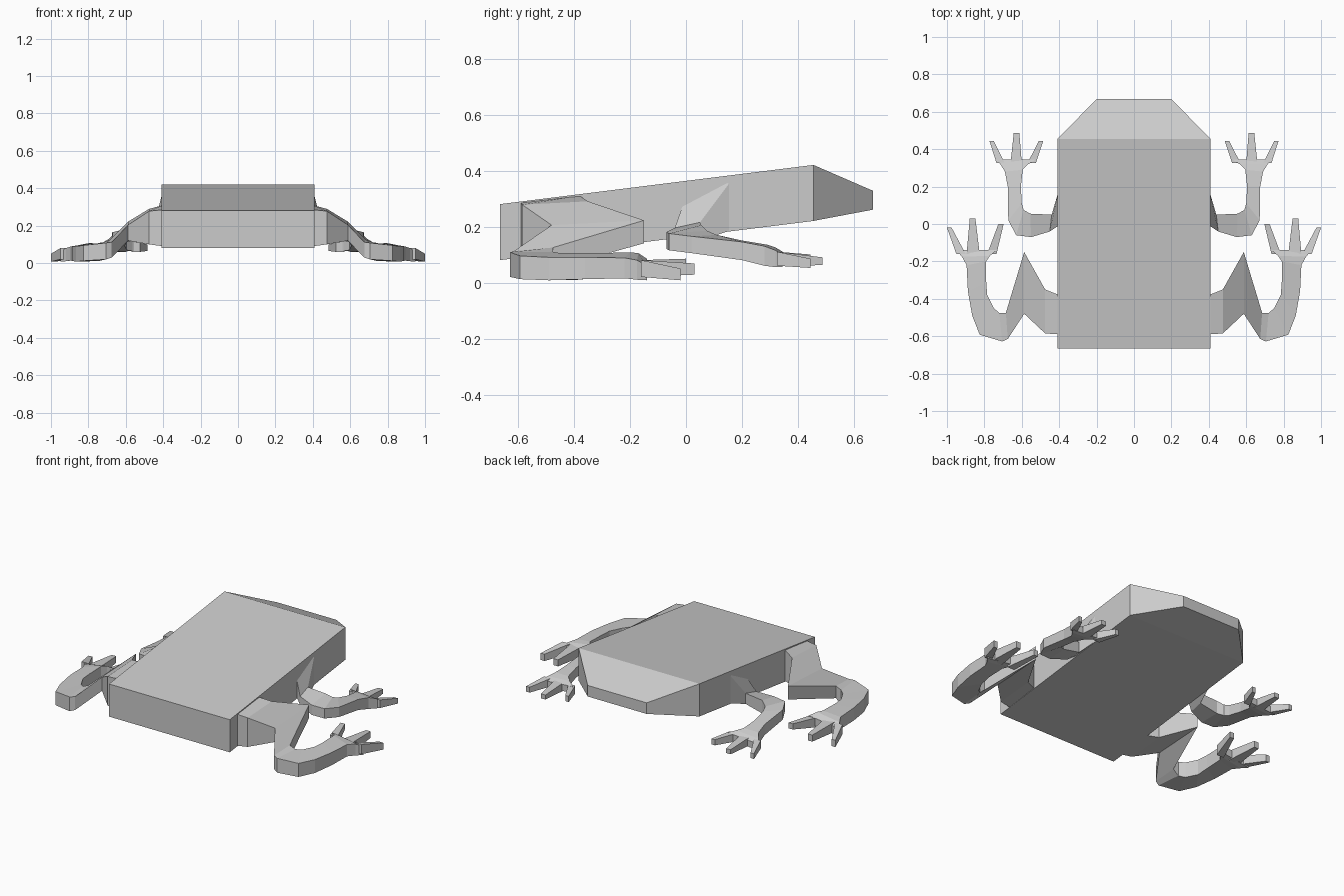
import bpy, bmesh


def loft(name, rings):
    """Skin a row of equal-length point rings, capped at both ends."""
    bm = bmesh.new()
    vs = [[bm.verts.new(p) for p in r] for r in rings]
    n = len(vs[0])
    for a, b in zip(vs, vs[1:]):
        for i in range(n):
            bm.faces.new((a[i], a[(i + 1) % n], b[(i + 1) % n], b[i]))
    bm.faces.new(vs[0])
    bm.faces.new(vs[-1])
    bmesh.ops.recalc_face_normals(bm, faces=bm.faces)
    me = bpy.data.meshes.new(name)
    bm.to_mesh(me)
    bm.free()
    ob = bpy.data.objects.new(name, me)
    bpy.context.collection.objects.link(ob)
    return ob


def limb(name, sections):
    """Box-section limb, mirrored. Section: inner (x, y, z0, z1), outer (x, y, z0, z1)."""
    rings = [[(a[0], a[1], a[2]), (a[0], a[1], a[3]),
              (b[0], b[1], b[3]), (b[0], b[1], b[2])] for a, b in sections]
    ob = loft(name, rings)
    ob.modifiers.new("mirror", 'MIRROR')
    return ob


def toes(name, y0, base_z, specs):
    """Three tapering toes. Spec: base x0, x1, tip x0, x1, tip y, tip z0, z1."""
    for i, (a, b, c, d, y, z0, z1) in enumerate(specs):
        limb(f"{name}_{i + 1}", [
            ((a, y0, *base_z), (b, y0, *base_z)),
            ((c, y, z0, z1), (d, y, z0, z1))])


# Sloped flat body with tapered snout
body = [(-0.665, 0.41, 0.08, 0.28), (0.455, 0.41, 0.22, 0.42), (0.667, 0.2, 0.26, 0.328)]
loft("body", [[(-w, y, a), (w, y, a), (w, y, b), (-w, y, b)] for y, w, a, b in body])

# Rear legs: flared thigh, knee, shin and palm
limb("rear_leg", [
    ((0.40, -0.38, 0.12, 0.31), (0.40, -0.59, 0.09, 0.285)),
    ((0.475, -0.35, 0.12, 0.29), (0.475, -0.585, 0.10, 0.278)),
    ((0.587, -0.15, 0.14, 0.222), (0.587, -0.48, 0.12, 0.205)),
    ((0.685, -0.475, 0.05, 0.125), (0.675, -0.615, 0.03, 0.112)),
    ((0.72, -0.475, 0.02, 0.11), (0.705, -0.628, 0.02, 0.108)),
    ((0.75, -0.45, 0.01, 0.105), (0.825, -0.592, 0.012, 0.095)),
    ((0.785, -0.38, 0.01, 0.105), (0.865, -0.49, 0.008, 0.09)),
    ((0.79, -0.31, 0.02, 0.105), (0.888, -0.36, 0.012, 0.09)),
    ((0.79, -0.2, 0.025, 0.108), (0.895, -0.22, 0.015, 0.088)),
    ((0.77, -0.17, 0.03, 0.105), (0.92, -0.175, 0.01, 0.08)),
    ((0.735, -0.14, 0.04, 0.085), (0.95, -0.14, 0.008, 0.06))])
toes("rear_toe", -0.16, (0.02, 0.08), [
    (0.735, 0.785, 0.697, 0.725, 0.0, 0.05, 0.085),
    (0.825, 0.895, 0.848, 0.878, 0.03, 0.028, 0.068),
    (0.90, 0.95, 0.975, 1.0, -0.02, 0.008, 0.05)])

# Front legs: shoulder, elbow, forearm and palm
limb("front_leg", [
    ((0.405, 0.17, 0.19, 0.375), (0.405, -0.01, 0.17, 0.28)),
    ((0.44, 0.05, 0.15, 0.215), (0.45, -0.04, 0.14, 0.195)),
    ((0.555, 0.055, 0.125, 0.205), (0.55, -0.07, 0.12, 0.18)),
    ((0.59, 0.075, 0.115, 0.185), (0.63, -0.06, 0.115, 0.175)),
    ((0.60, 0.11, 0.105, 0.17), (0.672, 0.02, 0.105, 0.165)),
    ((0.605, 0.2, 0.09, 0.15), (0.675, 0.2, 0.08, 0.145)),
    ((0.595, 0.29, 0.07, 0.135), (0.69, 0.28, 0.06, 0.13)),
    ((0.565, 0.32, 0.065, 0.125), (0.715, 0.32, 0.055, 0.115)),
    ((0.525, 0.345, 0.07, 0.11), (0.735, 0.345, 0.055, 0.095))])
toes("front_toe", 0.325, (0.06, 0.11), [
    (0.525, 0.57, 0.485, 0.508, 0.445, 0.065, 0.1),
    (0.60, 0.66, 0.613, 0.643, 0.487, 0.062, 0.09),
    (0.69, 0.735, 0.75, 0.773, 0.445, 0.052, 0.085)])
